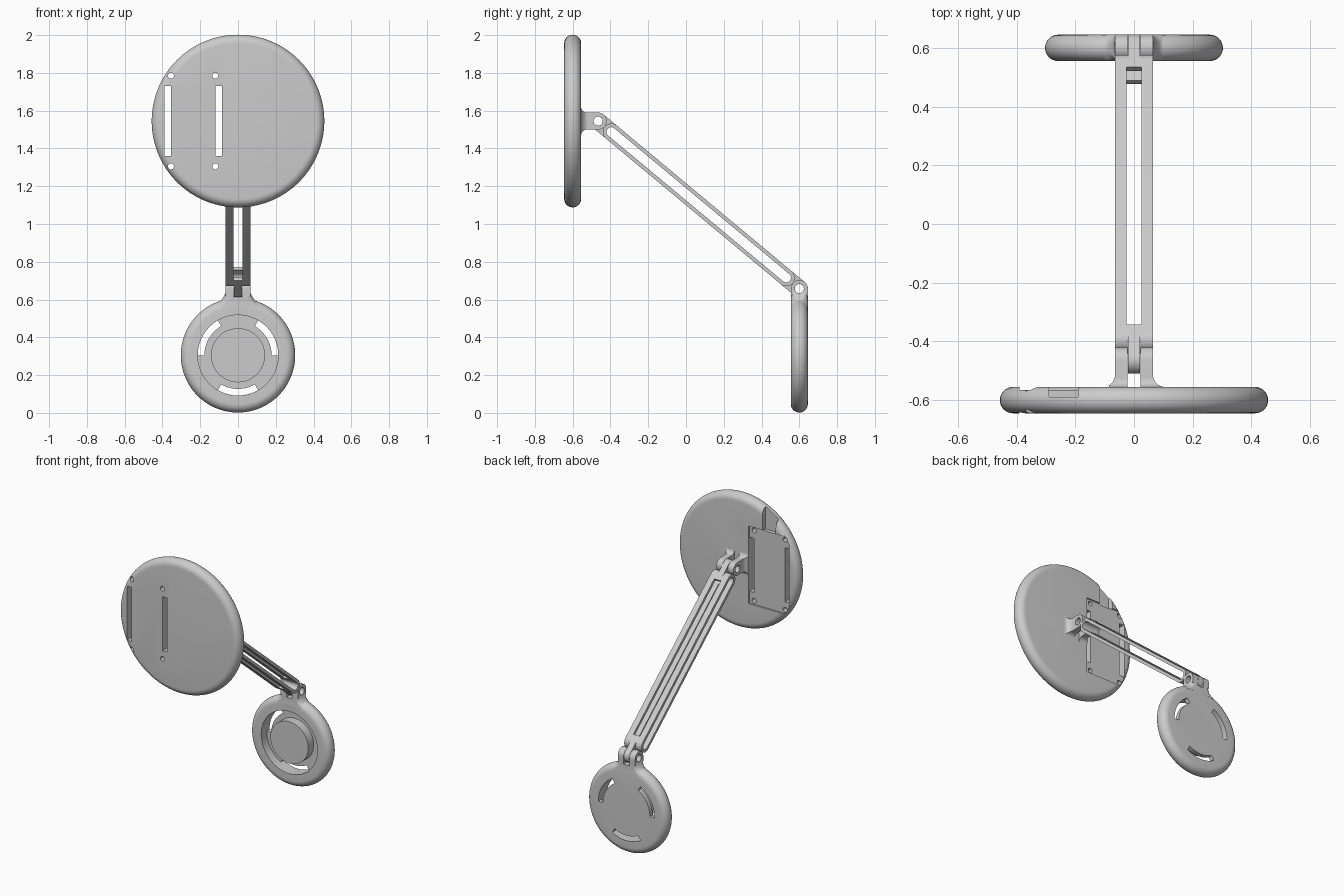
import bpy, bmesh, math
from mathutils import Matrix, Vector

cube = bpy.data.objects.get("Cube")
if cube:
    bpy.data.objects.remove(cube, do_unlink=True)

grey = bpy.data.materials.new("plain_grey")
grey.use_nodes = True
COLOR = (0.6, 0.6, 0.6, 1)
grey.diffuse_color = COLOR
grey.node_tree.nodes["Principled BSDF"].inputs["Base Color"].default_value = COLOR

R = 0.045                                   # half thickness of every part
TOP = (-0.465, 1.545)                       # upper pivot (y, z)
LOW = (0.6, 0.658)                          # lower pivot (y, z)


def finish(name, bm):
    bmesh.ops.recalc_face_normals(bm, faces=bm.faces)
    me = bpy.data.meshes.new(name)
    bm.to_mesh(me)
    bm.free()
    me.materials.append(grey)
    ob = bpy.data.objects.new(name, me)
    bpy.context.collection.objects.link(ob)
    return ob


def arc(c, r, a, b, n=16):
    return [(c[0] + r * math.cos(math.radians(a + (b - a) * i / n)),
             c[1] + r * math.sin(math.radians(a + (b - a) * i / n))) for i in range(n + 1)]


def circle(c, r, n=32):
    return arc(c, r, 0, 360, n)[:-1]


def capsule(a, b, r):
    return arc((a, 0), r, 90, 270) + arc((b, 0), r, -90, 90)


def rect(x0, x1, y0, y1):
    return [(x0, y0), (x1, y0), (x1, y1), (x0, y1)]


def prism(name, pts, axis, lo, hi):
    """Extrude a 2D outline along the given axis."""
    def place(p, d):
        return {"x": (d, p[0], p[1]), "y": (p[0], d, p[1]), "z": (p[0], p[1], d)}[axis]
    return loft(name, [[place(p, d) for p in pts] for d in (lo, hi)])


def loft(name, rings):
    """Skin closed rings and cap both ends."""
    bm = bmesh.new()
    rows = [[bm.verts.new(p) for p in ring] for ring in rings]
    n = len(rows[0])
    for a, b in zip(rows, rows[1:]):
        for i in range(n):
            bm.faces.new((a[i], a[(i + 1) % n], b[(i + 1) % n], b[i]))
    bm.faces.new(rows[0])
    bm.faces.new(rows[-1])
    return finish(name, bm)


def lathe(name, profile, y, z, n=128):
    """Turn (radius, depth) points about an axis along y."""
    return loft(name, [[(px, y + d, pz) for px, pz in circle((0, z), r, n)]
                       for r, d in profile])


def boolean(ob, op, *tools):
    for tool in tools:
        mod = ob.modifiers.new(op, "BOOLEAN")
        mod.operation, mod.solver, mod.object = op, "EXACT", tool
        bpy.context.view_layer.update()
        graph = bpy.context.evaluated_depsgraph_get()
        me = bpy.data.meshes.new_from_object(ob.evaluated_get(graph))
        ob.modifiers.clear()
        ob.data = me
        bpy.data.objects.remove(tool, do_unlink=True)


def smooth(ob):
    ob.data.shade_smooth()
    ob.data.set_sharp_from_angle(angle=math.radians(30))


# Large disc with a fully rounded rim
DY, DZ = -0.6, 1.545
big = lathe("large_disc", arc((0.412, 0), R, -90, 90), DY, DZ)

# Flared clevis on the back of the large disc
back = DY + R
side = (arc((back + 0.03, DZ + 0.075), 0.03, 180, 270, 10) + arc(TOP, R, 90, -90)
        + arc((back + 0.03, DZ - 0.075), 0.03, 90, 180, 10)
        + [(back - 0.015, DZ - 0.075), (back - 0.015, DZ + 0.075)])
plan = ([(-0.105, back - 0.02)] + arc((-0.105, back + 0.04), 0.04, -90, 0, 10)
        + [(-0.065, -0.4), (0.065, -0.4)]
        + arc((0.105, back + 0.04), 0.04, 180, 270, 10) + [(0.105, back - 0.02)])
clevis = prism("clevis", side, "x", -0.2, 0.2)
boolean(clevis, "INTERSECT", prism("plan", plan, "z", 1.3, 1.8))
boolean(clevis, "DIFFERENCE",
        prism("gap", rect(back, -0.3, 1.3, 1.8), "x", -0.022, 0.022),
        prism("pin", circle(TOP, 0.024), "x", -0.3, 0.3))
boolean(big, "UNION", clevis)

# Shallow plate pocket, cable channel, slots and screw holes
cuts = [prism("pocket", rect(-0.39, -0.085, DZ - 0.265, DZ + 0.265), "y", -0.565, -0.4),
        prism("channel", rect(-0.29, -0.19, DZ + 0.26, 2.1), "y", -0.59, -0.4)]
for x0, xh in ((-0.39, -0.355), (-0.12, -0.12)):
    cuts.append(prism("slot", rect(x0, x0 + 0.035, DZ - 0.185, DZ + 0.185), "y", -0.8, -0.4))
    for s in (-1, 1):
        cuts.append(prism("hole", circle((xh, DZ + s * 0.24), 0.016, 24), "y", -0.8, -0.4))
boolean(big, "DIFFERENCE", *cuts)
smooth(big)

# Small disc with a ring groove around a centre boss
CZ, floor = 0.305, 0.015
small = lathe("small_disc", [(0.143, -R), (0.143, floor), (0.213, floor), (0.213, -R)]
              + arc((0.258, 0), R, -90, 90), LOW[0], CZ)

# Neck flaring from the lower pivot into the small disc
rings = []
for i in range(13):
    t = i / 12
    w, r = 0.065 + 0.07 * t * t, 0.004 + 0.04 * min(1, 1.6 * t)
    ring = []
    for k, (sx, sy) in enumerate(((1, 1), (-1, 1), (-1, -1), (1, -1))):
        ring += arc((sx * (w - r), LOW[0] + sy * (R - r)), r, 90 * k, 90 * k + 90, 8)
    rings.append([(x, y, 0.65 - 0.09 * t) for x, y in ring])
neck = loft("neck", rings)
lug = [(LOW[0] + R, 0.62)] + arc(LOW, R, 0, 180) + [(LOW[0] - R, 0.62)]
boolean(neck, "UNION", prism("lug", lug, "x", -0.065, 0.065))
boolean(small, "UNION", neck)
cuts = [prism("gap", rect(0.4, 0.8, 0.61, 0.8), "x", -0.022, 0.022),
        prism("pin", circle(LOW, 0.024), "x", -0.3, 0.3)]
for a in (0, 120, 240):
    outline = arc((0, CZ), 0.213, a, a + 60, 20) + arc((0, CZ), 0.178, a + 60, a, 20)
    cuts.append(prism("arc_slot", outline, "y", 0.605, 0.8))
boolean(small, "DIFFERENCE", *cuts)
smooth(small)

# Four-rail arm with a tongue at each end, built along y then tilted
span = Vector(LOW) - Vector(TOP)
L = span.length
arm = prism("arm", capsule(0.09, L - 0.09, R), "x", -0.065, 0.065)
boolean(arm, "UNION", prism("tongue", capsule(0, L, R), "x", -0.02, 0.02))
boolean(arm, "DIFFERENCE",
        prism("side_slot", capsule(0.09, L - 0.09, 0.025), "x", -0.3, 0.3),
        prism("top_slot", rect(-0.025, 0.025, 0.123, L - 0.123), "z", -0.3, 0.3),
        *[prism("pin", circle((s, 0), 0.024), "x", -0.3, 0.3) for s in (0, L)])
arm.data.transform(Matrix.Translation((0, *TOP))
                   @ Matrix.Rotation(math.atan2(span.y, span.x), 4, "X"))
smooth(arm)
